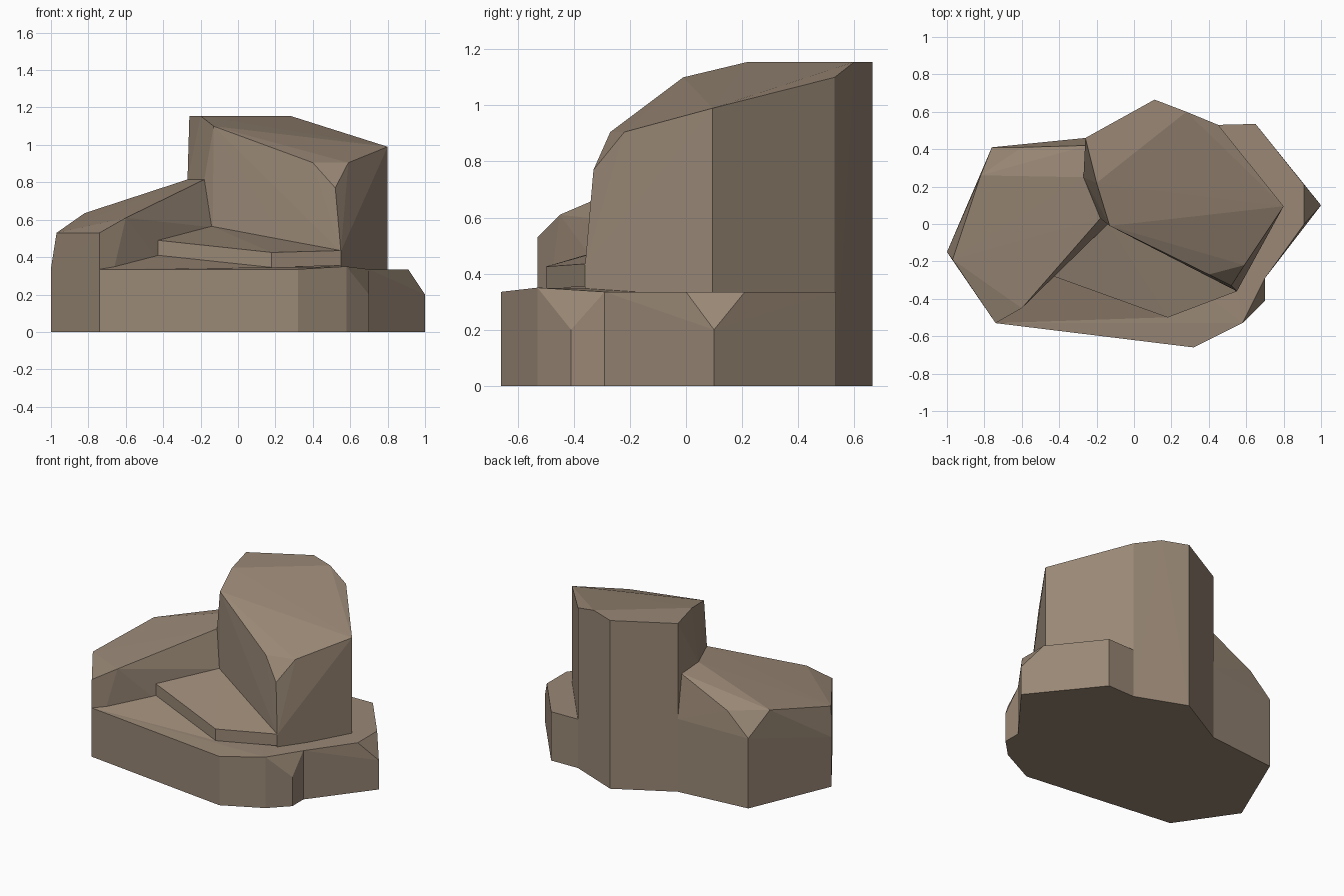
import bpy, bmesh

if "Cube" in bpy.data.objects:
    bpy.data.objects.remove(bpy.data.objects["Cube"])

stone = bpy.data.materials.new("tan_stone")
stone.diffuse_color = (0.32, 0.245, 0.18, 1)
stone.use_nodes = True
stone.node_tree.nodes["Principled BSDF"].inputs["Base Color"].default_value = stone.diffuse_color


def boulder(name, columns, caps=()):
    """Faceted rock: columns reach down to the ground, caps are loose upper corners."""
    bm = bmesh.new()
    for x, y, z in columns:
        bm.verts.new((x, y, 0))
        bm.verts.new((x, y, z))
    for p in caps:
        bm.verts.new(p)
    out = bmesh.ops.convex_hull(bm, input=bm.verts[:])
    junk = {g for g in out["geom_interior"] + out["geom_unused"]
            if isinstance(g, bmesh.types.BMVert)}
    bmesh.ops.delete(bm, geom=list(junk), context='VERTS')
    bmesh.ops.recalc_face_normals(bm, faces=bm.faces[:])
    me = bpy.data.meshes.new(name)
    bm.to_mesh(me)
    bm.free()
    me.materials.append(stone)
    ob = bpy.data.objects.new(name, me)
    bpy.context.collection.objects.link(ob)
    return ob


# low front shelf with a chipped corner
H = 0.335
rock = boulder("rock_outcrop", [
    (-0.74, -0.53, H), (0.32, -0.66, H), (0.58, -0.53, 0.35), (0.70, -0.41, 0.2),
    (0.70, -0.29, H), (0.45, 0.3, H), (-0.5, 0.3, H)])

parts = [
    # low right shelf with a chipped tip
    boulder("right_shelf", [
        (0.70, -0.29, H), (0.91, 0.0, H), (1.0, 0.10, 0.2), (0.91, 0.21, H),
        (0.65, 0.535, H), (0.45, 0.53, H), (0.3, 0.0, H)]),
    # gentle slope under the slab
    boulder("slope", [
        (-0.74, -0.53, H), (0.18, -0.5, 0.345), (0.55, -0.36, 0.34),
        (-0.43, -0.28, 0.41), (-0.14, 0.0, 0.46), (0.2, 0.0, 0.4)]),
    # tilted slab in front of the tower
    boulder("slab", [], [
        (x, y, z + d) for d in (0, -0.08) for x, y, z in
        [(-0.43, -0.28, 0.49), (0.18, -0.5, 0.425), (0.55, -0.36, 0.435),
         (-0.14, 0.0, 0.565), (0.2, 0.0, 0.51)]]),
    # left mound
    boulder("mound", [
        (-1.0, -0.15, 0.34), (-0.97, -0.19, 0.53), (-0.74, -0.53, 0.53),
        (-0.76, 0.41, 0.48), (-0.26, 0.46, 0.5), (-0.14, 0.0, 0.56)],
        [(-0.82, 0.26, 0.635), (-0.60, 0.41, 0.63), (-0.60, -0.45, 0.61),
         (-0.25, 0.42, 0.80), (-0.27, 0.25, 0.815), (-0.18, 0.03, 0.815)]),
    # tall tower
    boulder("tower", [
        (0.80, 0.095, 0.99), (0.45, 0.53, 1.10), (0.11, 0.665, 1.155),
        (-0.26, 0.46, 1.155), (-0.14, 0.0, 0.56), (0.55, -0.36, 0.43)],
        [(0.28, 0.60, 1.155), (-0.20, 0.22, 1.155), (-0.13, -0.01, 1.10),
         (0.40, -0.27, 0.905), (0.59, -0.22, 0.905), (0.52, -0.33, 0.77),
         (-0.27, 0.25, 0.815), (-0.18, 0.03, 0.815)]),
]

# fuse the parts into one clean shell
bpy.context.view_layer.objects.active = rock
for p in parts:
    m = rock.modifiers.new("fuse", 'BOOLEAN')
    m.operation, m.solver, m.object = 'UNION', 'EXACT', p
    bpy.ops.object.modifier_apply(modifier=m.name)
    bpy.data.objects.remove(p)
